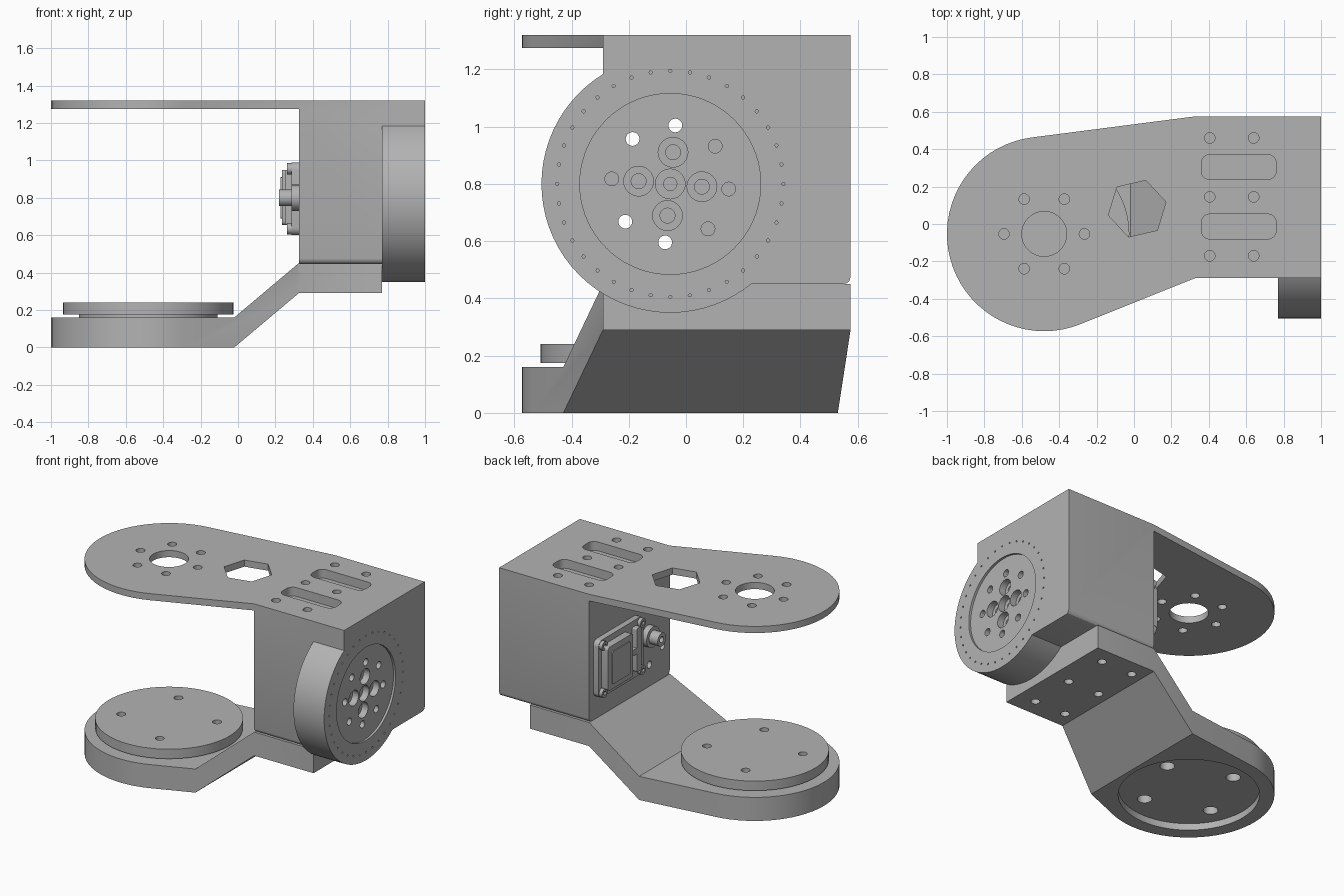
import bpy, bmesh
from math import pi, cos, sin, atan2, acos, hypot, radians
from mathutils import Matrix, Vector

if "Cube" in bpy.data.objects:
    bpy.data.objects.remove(bpy.data.objects["Cube"])

GREY = (0.45, 0.45, 0.45, 1)
mat = bpy.data.materials.new("machined_grey")
mat.use_nodes = True
mat.diffuse_color = GREY
mat.node_tree.nodes["Principled BSDF"].inputs["Base Color"].default_value = GREY

# Axis frames: profile (u, v) plus extrusion w -> world
FRAMES = {
    "z": lambda u, v, w: (u, v, w),
    "x": lambda u, v, w: (w, u, v),
    "y": lambda u, v, w: (u, w, v),
}


def prism(name, pts, lo, hi, axis="z"):
    """Extrude a closed profile from lo to hi along an axis."""
    f = FRAMES[axis]
    bm = bmesh.new()
    face = bm.faces.new([bm.verts.new(f(u, v, lo)) for u, v in pts])
    new = bmesh.ops.extrude_face_region(bm, geom=[face])["geom"]
    shift = Vector(f(0, 0, hi - lo))
    bmesh.ops.translate(bm, vec=shift, verts=[g for g in new if isinstance(g, bmesh.types.BMVert)])
    bmesh.ops.recalc_face_normals(bm, faces=bm.faces)
    me = bpy.data.meshes.new(name)
    bm.to_mesh(me)
    bm.free()
    me.materials.append(mat)
    ob = bpy.data.objects.new(name, me)
    bpy.context.collection.objects.link(ob)
    return ob


def ring(cu, cv, r, n=64, start=0.0):
    return [(cu + r * cos(start + 2 * pi * i / n), cv + r * sin(start + 2 * pi * i / n)) for i in range(n)]


def rounded(u0, u1, v0, v1, r, n=6):
    pts = []
    for k, (u, v) in enumerate([(u1 - r, v1 - r), (u0 + r, v1 - r), (u0 + r, v0 + r), (u1 - r, v0 + r)]):
        pts += [(u + r * cos((k + i / n) * pi / 2), v + r * sin((k + i / n) * pi / 2)) for i in range(n + 1)]
    return pts


def polar(c, r, deg):
    return c[0] + r * cos(radians(deg)), c[1] + r * sin(radians(deg))


def combine(ob, other, op):
    """Apply a boolean and discard the helper."""
    m = ob.modifiers.new("bool", "BOOLEAN")
    m.object, m.operation, m.solver = other, op, "EXACT"
    bpy.context.view_layer.objects.active = ob
    bpy.ops.object.modifier_apply(modifier=m.name)
    bpy.data.objects.remove(other)


def drill(ob, c, r, lo, hi, axis="z", n=24):
    combine(ob, prism("cutter", ring(*c, r, n), lo, hi, axis), "DIFFERENCE")


def finish(ob):
    """Merge coplanar faces and smooth the round walls."""
    bm = bmesh.new()
    bm.from_mesh(ob.data)
    bmesh.ops.remove_doubles(bm, verts=bm.verts, dist=0.0001)
    bmesh.ops.dissolve_limit(bm, angle_limit=0.01, verts=bm.verts, edges=bm.edges)
    bm.to_mesh(ob.data)
    bm.free()
    bpy.ops.object.select_all(action="DESELECT")
    ob.select_set(True)
    bpy.context.view_layer.objects.active = ob
    bpy.ops.object.shade_smooth_by_angle(angle=radians(30))


# Shared plan: round end with tangent sides running to the square body
HUB, R = (-0.48, -0.053), 0.52
X0, Y0, Y1, TOP = 0.325, -0.29, 0.575, 1.32


def tangent(p, side):
    dx, dy = p[0] - HUB[0], p[1] - HUB[1]
    return atan2(dy, dx) + side * acos(R / hypot(dx, dy))


a0, a1 = tangent((X0, Y1), 1), tangent((X0, Y0), -1) + 2 * pi
arc = [(HUB[0] + R * cos(a0 + (a1 - a0) * i / 36), HUB[1] + R * sin(a0 + (a1 - a0) * i / 36)) for i in range(37)]
bolt_grid = [(x, y) for x in (0.405, 0.64) for y in (0.46, 0.145, -0.17)]

# Main body: box with rounded lower edges, round housing and upper arm
b = 0.025
lower = [(Y1 - b + b * sin(t), 0.45 + b - b * cos(t)) for t in (0, pi / 6, pi / 3, pi / 2)]
left = [(Y0 + Y1 - y, z) for y, z in reversed(lower)]
body = prism("upper_body", left + lower + [(Y1, TOP), (Y0, TOP)], X0, 1, "x")
AXLE = (-0.055, 0.8)
combine(body, prism("housing", ring(*AXLE, 0.45, 72), 0.77, 1, "x"), "UNION")
arm = arc + [(X0, Y0), (0.5, -0.2), (0.5, 0.5), (X0, Y1)]
combine(body, prism("arm", arm, TOP - 0.045, TOP), "UNION")

# Upper arm openings
cut_lo, cut_hi = TOP - 0.06, TOP + 0.1
drill(body, HUB, 0.12, cut_lo, cut_hi, n=48)
for k in range(6):
    drill(body, polar(HUB, 0.215, 60 * k), 0.028, cut_lo, cut_hi)
combine(body, prism("hex", ring(0.017, 0.082, 0.158, 6, radians(13)), cut_lo, cut_hi), "DIFFERENCE")
for y in (-0.08, 0.238):
    combine(body, prism("slot", rounded(0.36, 0.76, y, y + 0.133, 0.045), cut_lo, cut_hi), "DIFFERENCE")
for p in bolt_grid:
    drill(body, p, 0.028, cut_lo, cut_hi)

# Output disc on the right side: shallow recess and drilled pattern
drill(body, AXLE, 0.316, 0.985, 1.1, "x", 72)
drill(body, AXLE, 0.052, 0.94, 1.1, "x")
drill(body, AXLE, 0.023, 0.88, 1.1, "x")
for k in range(4):
    p = polar(AXLE, 0.111, 90 * k - 5)
    drill(body, p, 0.052, 0.94, 1.1, "x")
    drill(body, p, 0.026, 0.88, 1.1, "x")
for k in range(8):
    depth = 0.2 if k in (2, 3, 5, 6) else 0.93
    drill(body, polar(AXLE, 0.205, 45 * k - 5), 0.024, depth, 1.1, "x")
# Tiny pin sockets round the disc
for k in range(36):
    drill(body, polar(AXLE, 0.395, 10 * k), 0.006, 0.99, 1.1, "x", 6)
finish(body)

# Lower bracket: plan outline trimmed by the stepped side profile
bracket = prism("lower_bracket", arc + [(X0, Y0), (0.77, Y0), (0.77, Y1), (X0, Y1)], 0, 0.45)
side = [(-1.2, 0), (-0.02, 0), (X0, 0.29), (0.9, 0.29), (0.9, 0.6), (X0 + 0.17, 0.6),
        (X0, 0.451), (-0.02, 0.16), (-1.2, 0.16)]
combine(bracket, prism("side", side, -1, 1, "y"), "INTERSECT")
drill(bracket, HUB, 0.43, -0.1, 0.045, n=72)
for p in bolt_grid:
    drill(bracket, p, 0.028, 0.2, 0.36)
mounts = [polar(HUB, 0.3, 24 + 90 * k) for k in range(4)]
for p in mounts:
    drill(bracket, p, 0.045, -0.1, 0.13)
finish(bracket)

# Turntable on the lower bracket
table = prism("turntable", ring(*HUB, 0.455, 72), 0.175, 0.24)
for p in mounts:
    drill(table, p, 0.028, 0.2, 0.3)
finish(table)
finish(prism("turntable_neck", ring(*HUB, 0.37, 72), 0.15, 0.18))

# Motor back showing through the inner side
cy, cz = (0.05, 0.53), (0.6, 0.99)
finish(prism("motor_flange", rounded(*cy, *cz, 0.04), 0.285, 0.33, "x"))
finish(prism("motor_cover", rounded(0.23, 0.5, 0.655, 0.95, 0.02), 0.235, 0.29, "x"))
finish(prism("motor_cover_panel", rounded(0.27, 0.46, 0.69, 0.91, 0.01), 0.228, 0.24, "x"))
finish(prism("motor_rail", rounded(0.12, 0.17, 0.655, 0.95, 0.01), 0.25, 0.29, "x"))
finish(prism("motor_rail_bridge", rounded(0.15, 0.25, 0.78, 0.82, 0.005), 0.25, 0.29, "x"))
for i, y in enumerate((cy[0] + 0.035, cy[1] - 0.035)):
    for j, z in enumerate((cz[0] + 0.035, cz[1] - 0.035)):
        screw = prism(f"motor_screw_{i}{j}", ring(y, z, 0.03, 20), 0.262, 0.29, "x")
        drill(screw, (y, z), 0.015, 0.2, 0.275, "x", 6)
        finish(screw)
finish(prism("idler_base", ring(*AXLE, 0.07, 32), 0.285, 0.33, "x"))
idler = prism("idler_shaft", ring(*AXLE, 0.045, 32), 0.22, 0.29, "x")
drill(idler, AXLE, 0.02, 0.1, 0.25, "x")
finish(idler)
